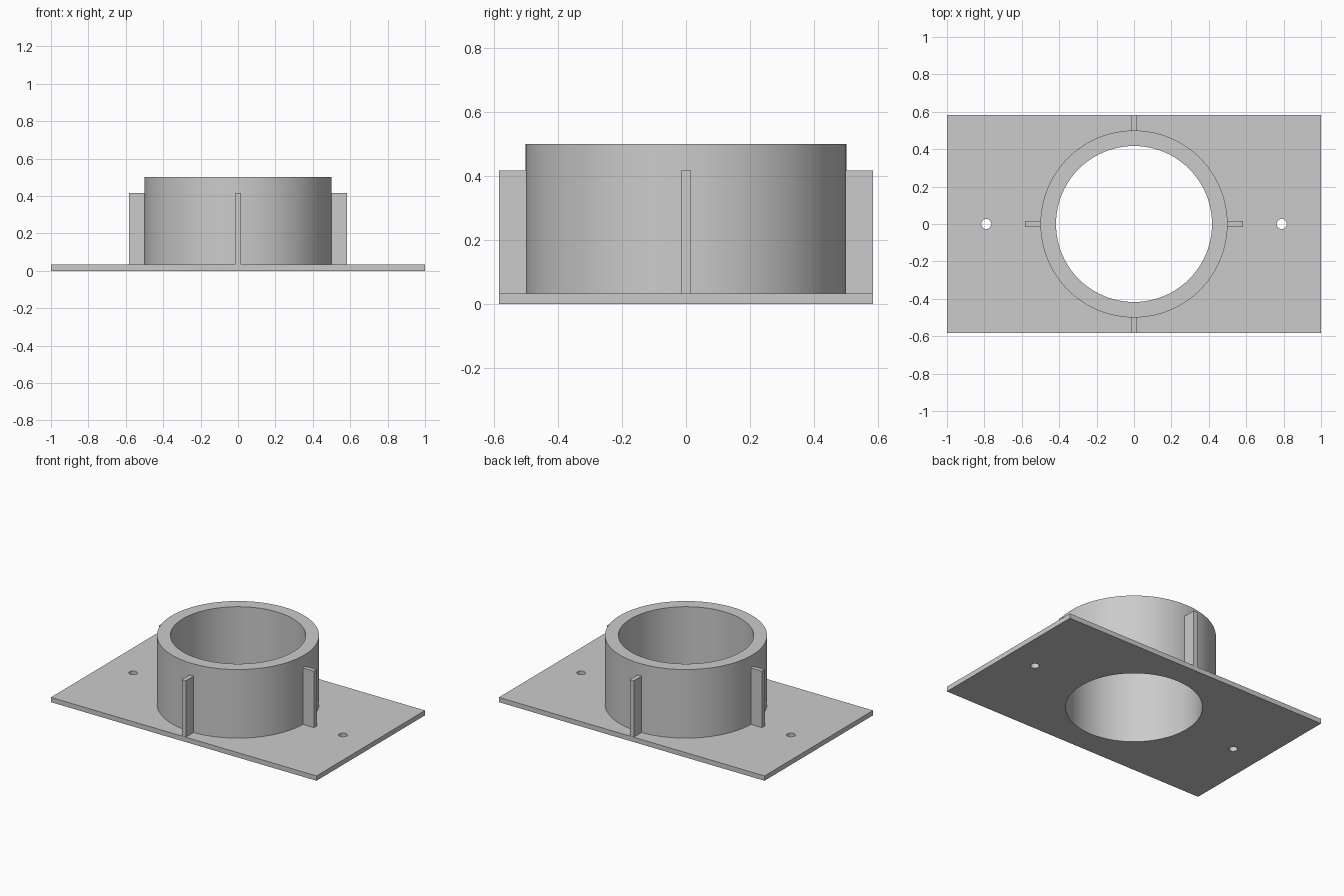
import bpy
import bmesh
import math
from mathutils import Matrix, Vector

if "Cube" in bpy.data.objects:
    bpy.data.objects.remove(bpy.data.objects["Cube"], do_unlink=True)

LENGTH, WIDTH, PLATE = 2.0, 1.167, 0.033
OUTER, BORE, HEIGHT = 0.5, 0.417, 0.5
RIB_REACH, RIB_TOP, RIB_THICK = 0.583, 0.417, 0.03
HOLE_X, HOLE_R = 0.79, 0.027
SEGMENTS = 96

grey = bpy.data.materials.new("plain grey")
grey.use_nodes = True
grey.diffuse_color = (0.6, 0.6, 0.6, 1)
grey.node_tree.nodes["Principled BSDF"].inputs["Base Color"].default_value = (0.6, 0.6, 0.6, 1)


def finish(name, bm):
    mesh = bpy.data.meshes.new(name)
    bmesh.ops.recalc_face_normals(bm, faces=bm.faces)
    bm.to_mesh(mesh)
    bm.free()
    obj = bpy.data.objects.new(name, mesh)
    bpy.context.collection.objects.link(obj)
    mesh.materials.append(grey)
    return obj


def box(name, low, high):
    low, high = Vector(low), Vector(high)
    bm = bmesh.new()
    bmesh.ops.create_cube(bm, size=1, matrix=Matrix.Translation((low + high) / 2)
                          @ Matrix.Diagonal((*(high - low), 1)))
    return finish(name, bm)


def smooth(obj):
    bpy.ops.object.select_all(action="DESELECT")
    obj.select_set(True)
    bpy.context.view_layer.objects.active = obj
    bpy.ops.object.shade_smooth_by_angle(angle=math.radians(30))


def drill(target, x, radius, segments):
    bm = bmesh.new()
    bmesh.ops.create_cone(bm, cap_ends=True, segments=segments, radius1=radius,
                          radius2=radius, depth=1, matrix=Matrix.Translation((x, 0, 0)))
    cutter = finish("hole_cutter", bm)
    mod = target.modifiers.new("hole", "BOOLEAN")
    mod.operation, mod.solver, mod.object = "DIFFERENCE", "EXACT", cutter
    bpy.context.view_layer.objects.active = target
    bpy.ops.object.modifier_apply(modifier=mod.name)
    bpy.data.objects.remove(cutter, do_unlink=True)


# Base plate with the bore and two screw holes
plate = box("base_plate", (-LENGTH / 2, -WIDTH / 2, 0), (LENGTH / 2, WIDTH / 2, PLATE))
drill(plate, 0, BORE, SEGMENTS)
for side in (-1, 1):
    drill(plate, side * HOLE_X, HOLE_R, 24)
smooth(plate)

# Collar: a rectangular section revolved around z
bm = bmesh.new()
section = [(BORE, PLATE), (OUTER, PLATE), (OUTER, HEIGHT), (BORE, HEIGHT)]
rings = []
for i in range(SEGMENTS):
    a = math.tau * (i + 0.5) / SEGMENTS
    rings.append([bm.verts.new((r * math.cos(a), r * math.sin(a), z)) for r, z in section])
bm.verts.ensure_lookup_table()
# Turn the section points to line up with the drilled bore
bmesh.ops.rotate(bm, verts=bm.verts, matrix=Matrix.Rotation(-math.pi / SEGMENTS, 3, "Z"))
for i, ring in enumerate(rings):
    after = rings[(i + 1) % SEGMENTS]
    for j in range(4):
        k = (j + 1) % 4
        bm.faces.new((ring[j], after[j], after[k], ring[k]))
smooth(finish("collar", bm))

# Four upright ribs around the collar
for i, place in enumerate(("left", "back", "right", "front")):
    rib = box(place + "_rib", (OUTER - 0.01, -RIB_THICK / 2, PLATE),
              (RIB_REACH, RIB_THICK / 2, RIB_TOP))
    rib.data.transform(Matrix.Rotation(i * math.pi / 2, 4, "Z"))
